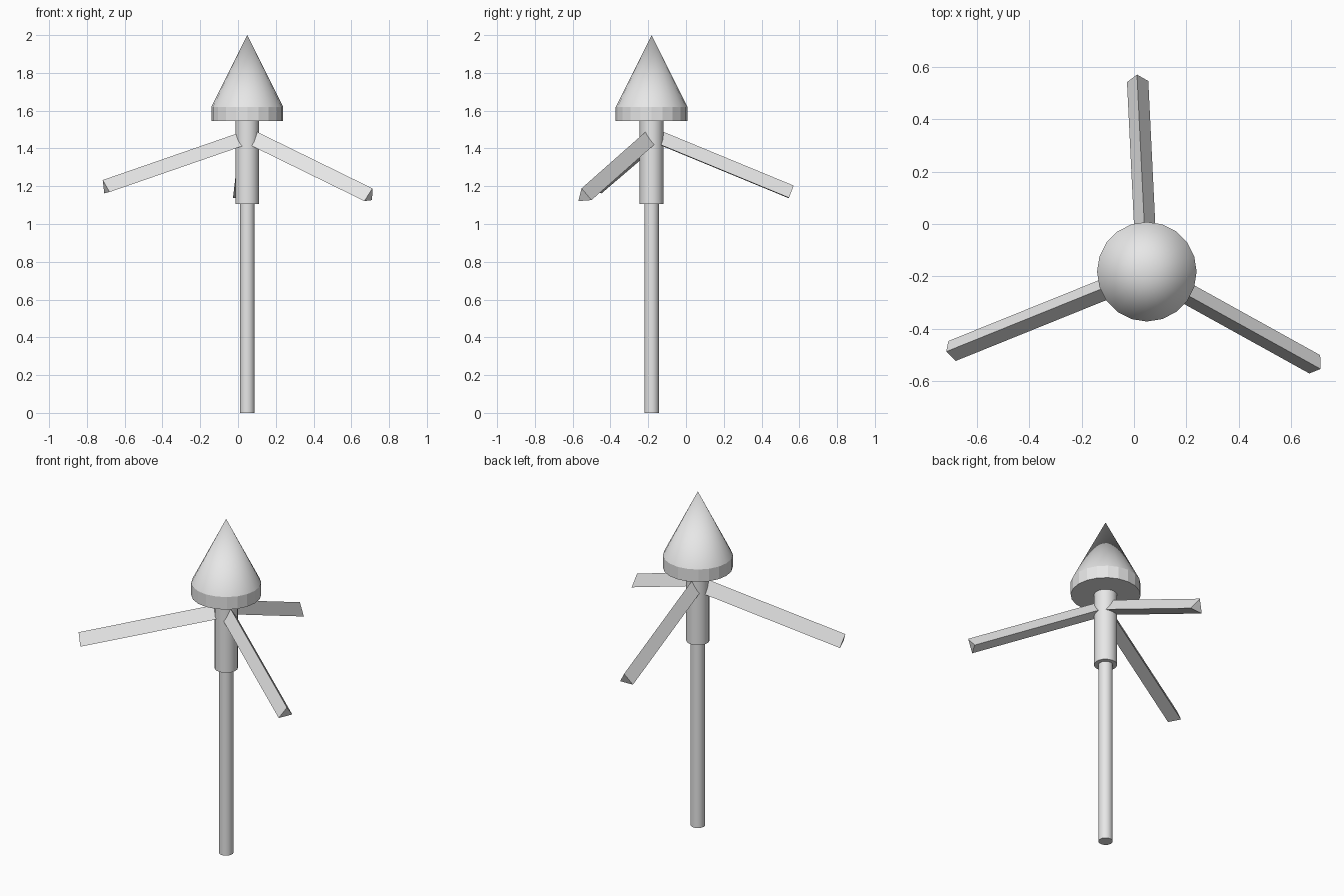
import bpy
import bmesh
from math import sin, cos, pi, radians
from mathutils import Matrix, Vector

if "Cube" in bpy.data.objects:
    bpy.data.objects.remove(bpy.data.objects["Cube"], do_unlink=True)

AXIS = Vector((0.049, -0.182, 0))
SIDES = 20

grey = bpy.data.materials.new("light grey")
grey.use_nodes = True
grey.diffuse_color = (0.8, 0.8, 0.8, 1)
grey.node_tree.nodes["Principled BSDF"].inputs["Base Color"].default_value = (0.8, 0.8, 0.8, 1)


def solid(name, radius, length, sides, matrix, smooth=False, pointed=False):
    """Prism or cone along local z, with its first corner on local +y."""
    bm = bmesh.new()
    ring = [bm.verts.new((-radius * sin(2 * pi * i / sides),
                          radius * cos(2 * pi * i / sides), 0)) for i in range(sides)]
    bm.faces.new(ring[::-1])
    if pointed:
        top = [bm.verts.new((0, 0, length))]
    else:
        top = [bm.verts.new(v.co + Vector((0, 0, length))) for v in ring]
        bm.faces.new(top)
    for i in range(sides):
        j = (i + 1) % sides
        upper = top if pointed else [top[j], top[i]]
        face = bm.faces.new([ring[i], ring[j]] + upper)
        face.smooth = smooth
    bmesh.ops.recalc_face_normals(bm, faces=bm.faces)
    # keep the rims crisp where side walls meet caps
    for edge in bm.edges:
        if any(len(f.verts) == sides for f in edge.link_faces):
            edge.smooth = False
    bm.transform(matrix)
    mesh = bpy.data.meshes.new(name)
    bm.to_mesh(mesh)
    bm.free()
    mesh.materials.append(grey)
    obj = bpy.data.objects.new(name, mesh)
    bpy.context.collection.objects.link(obj)
    return obj


def at_height(z):
    return Matrix.Translation(AXIS + Vector((0, 0, z)))


# Upright column
solid("pole", 0.039, 1.12, SIDES, at_height(0), smooth=True)
solid("sleeve", 0.063, 0.445, SIDES, at_height(1.107), smooth=True)

# Cap with faceted rim and smooth cone
solid("cap_rim", 0.19, 0.075, SIDES, at_height(1.545))
solid("cap_cone", 0.19, 0.38, SIDES, at_height(1.62), smooth=True, pointed=True)

# Drooping triangular arms: heading, droop, roll (degrees), length, root height
arms = {
    "back_arm": (92.8, 22.4, 1, 0.795, 1.463),
    "front_right_arm": (202, 17.8, -5, 0.85, 1.448),
    "front_left_arm": (-29, 23.2, -4, 0.806, 1.463),
}
for name, (heading, droop, roll, length, root) in arms.items():
    a, t = radians(heading), radians(droop)
    along = Vector((cos(a) * cos(t), sin(a) * cos(t), -sin(t)))
    side = Vector((-sin(a), cos(a), 0))
    up = along.cross(side)
    frame = Matrix((side, up, along)).transposed().to_4x4()
    spin = Matrix.Rotation(radians(-roll), 4, "Z")
    solid(name, 0.047, length, 3, at_height(root) @ frame @ spin)
